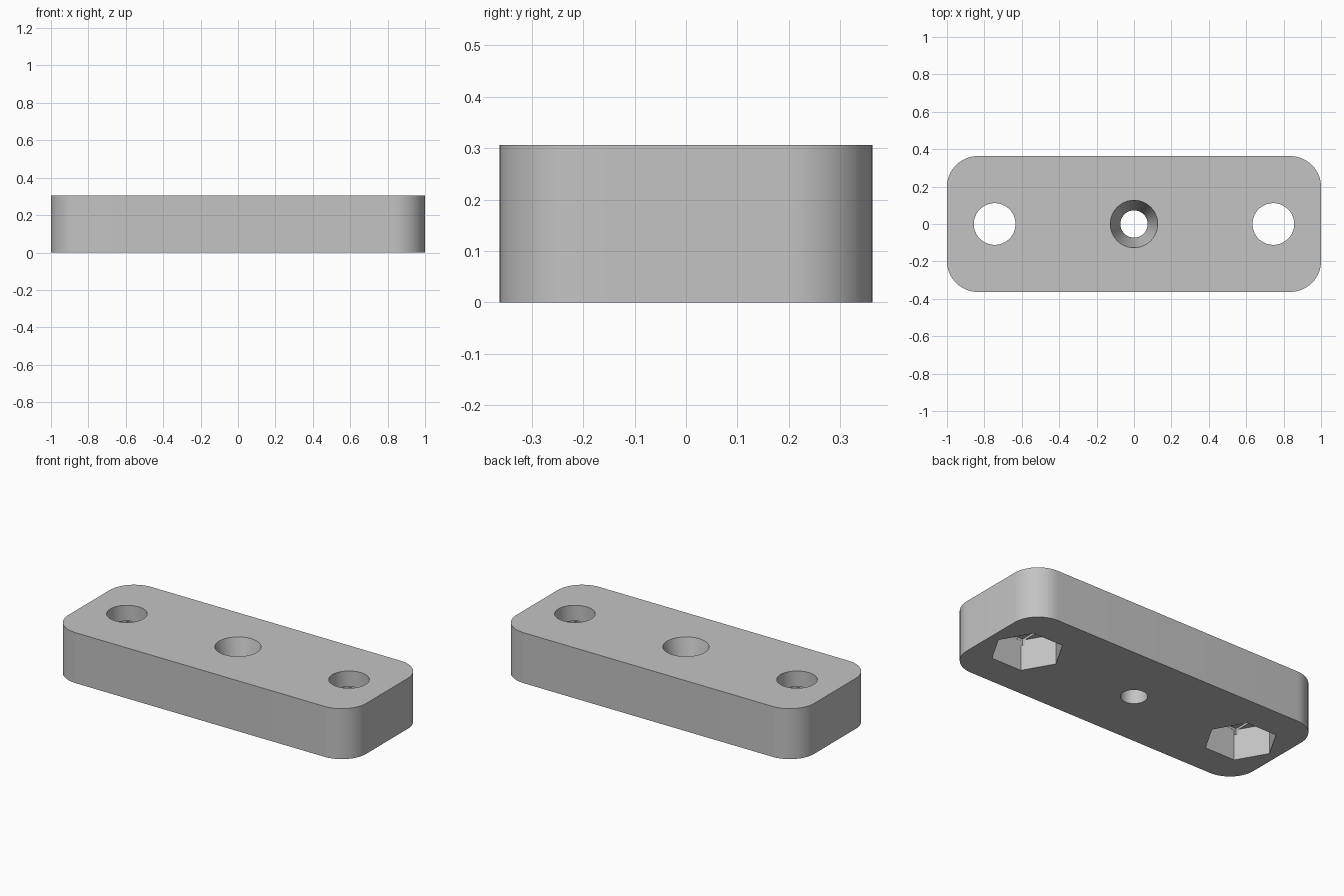
import bpy, bmesh, math

if "Cube" in bpy.data.objects:
    bpy.data.objects.remove(bpy.data.objects["Cube"])

L, W, H, R = 1.0, 0.363, 0.306, 0.165   # half length, half width, height, corner radius
HOLE_X, HOLE_R = 0.745, 0.112
HEX_R, HEX_D, STEP = 0.2, 0.184, 0.013


def loft(name, rings):
    """Solid from matching closed rings of 3D points, capped at both ends."""
    bm = bmesh.new()
    vs = [[bm.verts.new(p) for p in ring] for ring in rings]
    n = len(vs[0])
    bm.faces.new(vs[0][::-1])
    bm.faces.new(vs[-1])
    for a, b in zip(vs, vs[1:]):
        for i in range(n):
            j = (i + 1) % n
            bm.faces.new((a[i], a[j], b[j], b[i]))
    bmesh.ops.recalc_face_normals(bm, faces=bm.faces)
    me = bpy.data.meshes.new(name)
    bm.to_mesh(me)
    bm.free()
    ob = bpy.data.objects.new(name, me)
    bpy.context.collection.objects.link(ob)
    return ob


def circle(x, r, z, n=64):
    return [(x + r * math.cos(2 * math.pi * i / n),
             r * math.sin(2 * math.pi * i / n), z) for i in range(n)]


def rect(x, hx, hy, z):
    return [(x - hx, -hy, z), (x + hx, -hy, z), (x + hx, hy, z), (x - hx, hy, z)]


def rounded(z, n=16):
    pts = []
    for k, (sx, sy) in enumerate([(1, 1), (-1, 1), (-1, -1), (1, -1)]):
        for i in range(n + 1):
            a = math.pi / 2 * (k + i / n)
            pts.append((sx * (L - R) + R * math.cos(a),
                        sy * (W - R) + R * math.sin(a), z))
    return pts


# rounded plate
plate = loft("mounting_plate", [rounded(0), rounded(H)])

# tapered centre screw hole
cutters = [loft("screw_hole_cutter", [circle(0, 0.073, -0.05), circle(0, 0.073, H - 0.2),
                                      circle(0, 0.127, H), circle(0, 0.127, H + 0.05)])]

# bolt holes with hexagonal nut pockets and stepped pocket ceilings
for s in (-1, 1):
    x = s * HOLE_X
    flat = HEX_R * math.cos(math.pi / 6)
    cutters += [
        loft("nut_pocket_cutter", [circle(x, HEX_R, -0.05, 6), circle(x, HEX_R, HEX_D, 6)]),
        loft("ceiling_slot_cutter", [rect(x, HOLE_R, flat - 0.001, HEX_D - 0.03),
                                     rect(x, HOLE_R, flat - 0.001, HEX_D + STEP)]),
        loft("ceiling_square_cutter", [rect(x, HOLE_R, HOLE_R, HEX_D - 0.05),
                                       rect(x, HOLE_R, HOLE_R, HEX_D + 2 * STEP)]),
        loft("bolt_hole_cutter", [circle(x, HOLE_R - 0.0005, 0.1), circle(x, HOLE_R - 0.0005, H + 0.05)]),
    ]

bpy.context.view_layer.objects.active = plate
plate.select_set(True)
for c in cutters:
    m = plate.modifiers.new("cut", 'BOOLEAN')
    m.operation, m.solver, m.object = 'DIFFERENCE', 'EXACT', c
    bpy.ops.object.modifier_apply(modifier=m.name)
for c in cutters:
    bpy.data.objects.remove(c)

# single grey
grey = bpy.data.materials.new("light_grey")
grey.diffuse_color = (0.55, 0.55, 0.55, 1)
grey.use_nodes = True
grey.node_tree.nodes["Principled BSDF"].inputs["Base Color"].default_value = grey.diffuse_color
plate.data.materials.clear()
plate.data.materials.append(grey)
bpy.ops.object.shade_smooth_by_angle(angle=math.radians(14))
